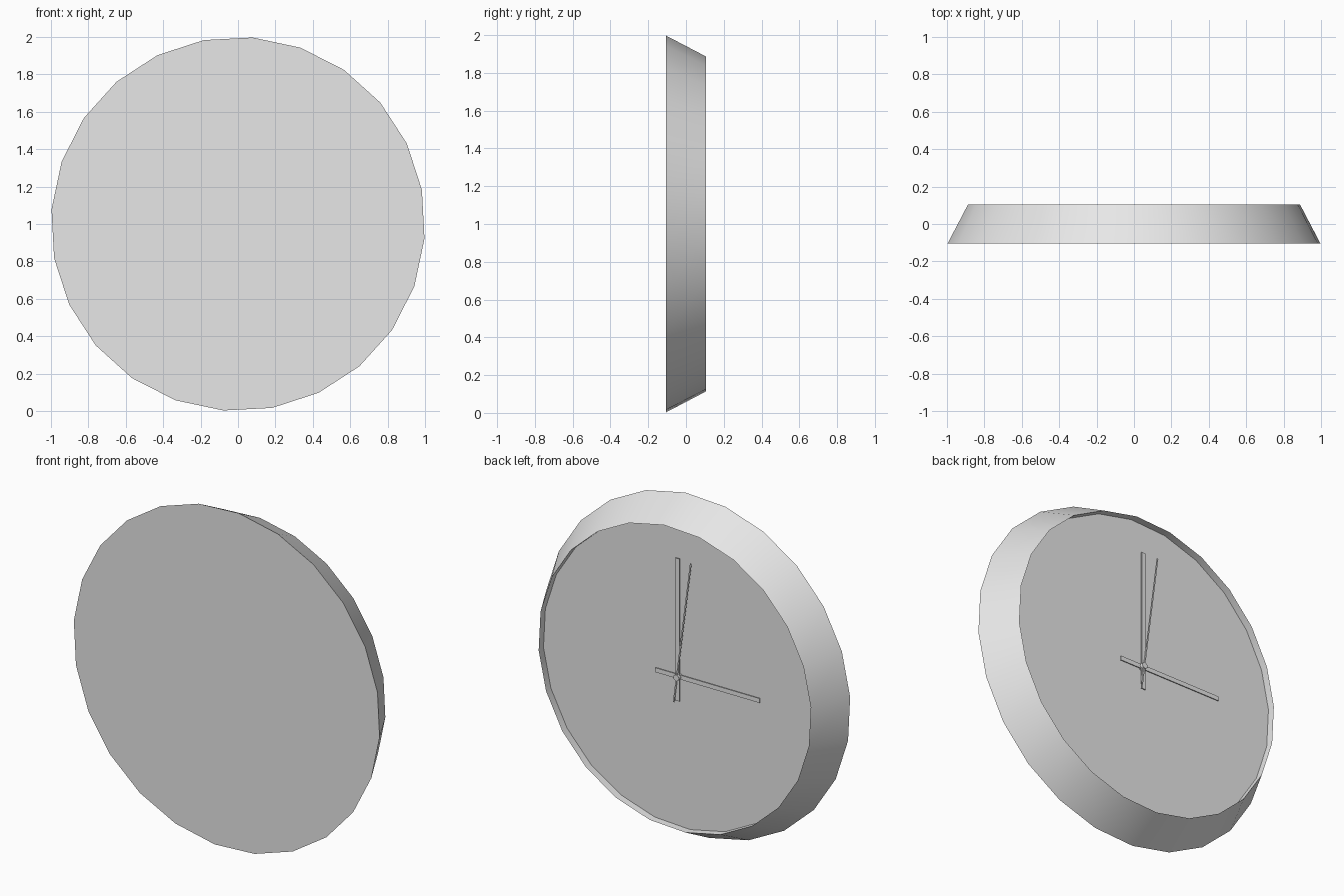
import bpy
import bmesh
import math

cube = bpy.data.objects.get("Cube")
if cube:
    bpy.data.objects.remove(cube, do_unlink=True)

grey = bpy.data.materials.new("plain grey")
grey.use_nodes = True
colour = (0.8, 0.8, 0.8, 1)
grey.diffuse_color = colour
grey.node_tree.nodes["Principled BSDF"].inputs["Base Color"].default_value = colour

CENTRE_Z = 1.0


def finish(name, bm):
    """Turn a bmesh into a grey object at the clock's centre height."""
    bmesh.ops.recalc_face_normals(bm, faces=bm.faces)
    mesh = bpy.data.meshes.new(name)
    bm.to_mesh(mesh)
    bm.free()
    mesh.materials.append(grey)
    obj = bpy.data.objects.new(name, mesh)
    obj.location.z = CENTRE_Z
    bpy.context.collection.objects.link(obj)
    return obj


def turned(name, profile, sides, offset=0.0):
    """Closed body of rings (y, radius) around the y axis, capped at both ends."""
    bm = bmesh.new()
    rings = []
    for y, radius in profile:
        angles = [offset + math.tau * i / sides for i in range(sides)]
        rings.append([bm.verts.new((radius * math.cos(a), y, radius * math.sin(a)))
                      for a in angles])
    for near, far in zip(rings, rings[1:]):
        for i in range(sides):
            j = (i + 1) % sides
            bm.faces.new((near[i], near[j], far[j], far[i]))
    bm.faces.new(rings[0])
    bm.faces.new(rings[-1])
    obj = finish(name, bm)
    bpy.ops.object.select_all(action='DESELECT')
    obj.select_set(True)
    bpy.context.view_layer.objects.active = obj
    bpy.ops.object.shade_smooth_by_angle(angle=math.radians(30))
    return obj


def hand(name, tip, tail, width, y, lean):
    """Thin bar from -tail to tip, leaning from upright towards -x."""
    bm = bmesh.new()
    bmesh.ops.create_cube(bm, size=1)
    for v in bm.verts:
        v.co.x *= width
        v.co.y *= 0.005
        v.co.z = tip if v.co.z > 0 else -tail
    obj = finish(name, bm)
    obj.location.y = y
    obj.rotation_euler.y = -math.radians(lean)
    return obj


# Tapered case with the dial sunk behind the lip
turned("clock_case", [(-0.105, 1.0), (0.105, 0.89), (0.06, 0.89)],
       24, math.radians(-4.5))

# Hands and their pivot
hand("hour_hand", 0.53, 0.15, 0.026, 0.070, 90)
hand("minute_hand", 0.70, 0.14, 0.026, 0.078, 0)
hand("second_hand", 0.70, 0.15, 0.008, 0.086, 7.5)
turned("hand_pivot", [(0.058, 0.018), (0.092, 0.018)], 12)
